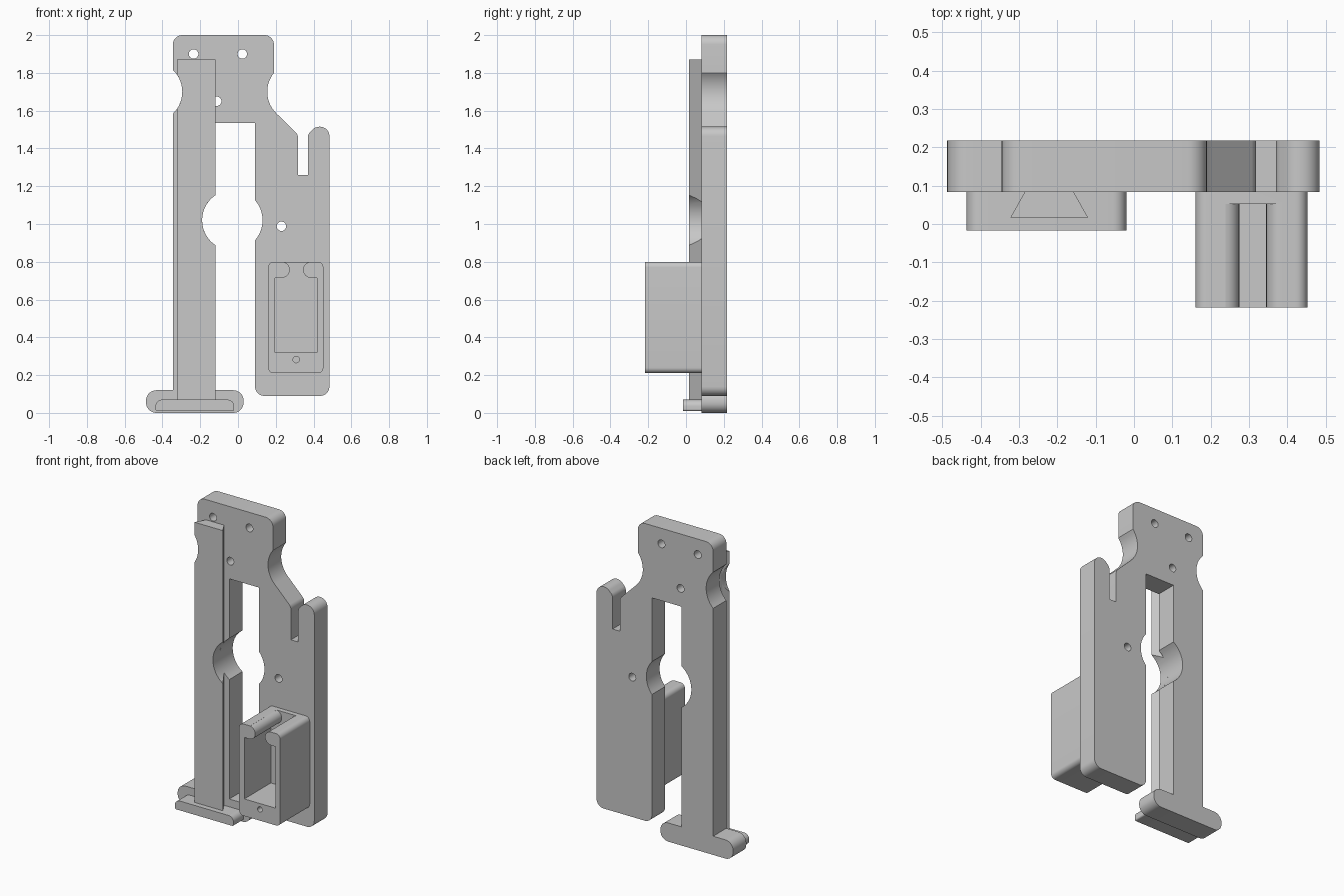
import bpy, bmesh
from math import cos, sin, acos, degrees, radians
from mathutils import Vector

if "Cube" in bpy.data.objects:
    bpy.data.objects.remove(bpy.data.objects["Cube"])

grey = bpy.data.materials.new("light_grey")
grey.use_nodes = True
GREY = (0.578, 0.578, 0.578, 1)
grey.diffuse_color = GREY
grey.node_tree.nodes["Principled BSDF"].inputs["Base Color"].default_value = GREY


def arc(cx, cz, r, a0, a1, n=14):
    """Points on a circle, angles in degrees."""
    angles = [radians(a0 + (a1 - a0) * i / n) for i in range(n + 1)]
    return [(cx + r * cos(a), cz + r * sin(a)) for a in angles]


def circle(cx, cz, r, n=32):
    return arc(cx, cz, r, 0, 360, n)[:-1]


def rounded(points, n=8):
    """Outline where a third number on a point is its fillet radius."""
    out = []
    for i, p in enumerate(points):
        c = Vector(p[:2])
        if len(p) == 2:
            out.append(c)
            continue
        r = p[2]
        a = (Vector(points[i - 1][:2]) - c).normalized()
        b = (Vector(points[(i + 1) % len(points)][:2]) - c).normalized()
        half = a.angle(b) / 2
        mid = c + (a + b).normalized() * r / sin(half)
        reach = r / sin(half) * cos(half)
        start = (c + a * reach - mid).normalized()
        end = (c + b * reach - mid).normalized()
        sweep = start.angle(end)
        for k in range(n + 1):
            t = sweep * k / n
            direction = (start * sin(sweep - t) + end * sin(t)) / sin(sweep)
            out.append(mid + direction * r)
    return out


def prism(name, outline, lo, hi, upright=False):
    """Extrude an x-z outline along y, or an x-y outline along z."""
    bm = bmesh.new()
    place = (lambda p, d: (p[0], p[1], d)) if upright else (lambda p, d: (p[0], d, p[1]))
    face = bm.faces.new([bm.verts.new(place(p, lo)) for p in outline])
    ext = bmesh.ops.extrude_face_region(bm, geom=[face])
    verts = [v for v in ext["geom"] if isinstance(v, bmesh.types.BMVert)]
    bmesh.ops.translate(bm, verts=verts, vec=place((0, 0), hi - lo))
    bmesh.ops.recalc_face_normals(bm, faces=bm.faces)
    mesh = bpy.data.meshes.new(name)
    bm.to_mesh(mesh)
    bm.free()
    mesh.materials.append(grey)
    obj = bpy.data.objects.new(name, mesh)
    bpy.context.collection.objects.link(obj)
    return obj


def activate(obj):
    bpy.ops.object.select_all(action="DESELECT")
    obj.select_set(True)
    bpy.context.view_layer.objects.active = obj


def cut(obj, outline, lo, hi):
    cutter = prism("cutter", outline, lo, hi)
    cutter.hide_render = True
    mod = obj.modifiers.new("cut", "BOOLEAN")
    mod.operation, mod.solver, mod.object = "DIFFERENCE", "EXACT", cutter
    activate(obj)
    bpy.ops.object.modifier_apply(modifier=mod.name)
    bpy.data.objects.remove(cutter)


FRONT, BACK = 0.083, 0.217
R = 0.16                                  # radius of all large round cuts
HOLE, LEFT_NOTCH, RIGHT_NOTCH = (-0.03, 1.02), (-0.455, 1.70), (0.315, 1.70)


def chord(edge, centre):
    """Angle in degrees where a vertical edge meets a large round cut."""
    return degrees(acos(abs(edge - centre[0]) / R))


# Back plate: head, two legs, hook prong and foot
a_l, a_r = chord(-0.345, LEFT_NOTCH), chord(0.19, RIGHT_NOTCH)
h_l, h_r = chord(-0.12, HOLE), chord(0.09, HOLE)
plate = prism("back_plate", rounded(
    [(-0.345, 2.0, 0.05), (0.19, 2.0, 0.05)]
    + arc(*RIGHT_NOTCH, R, 180 - a_r, 225)
    + [(0.318, 1.472, 0.04), (0.318, 1.26), (0.37, 1.26),
       (0.37, 1.475, 0.04), (0.41, 1.515, 0.05), (0.484, 1.515, 0.05),
       (0.484, 0.09, 0.05), (0.09, 0.09, 0.05)]
    + arc(*HOLE, R, -h_r, h_r)
    + [(0.09, 1.535), (-0.12, 1.535)]
    + arc(*HOLE, R, 180 - h_l, 180 + h_l)
    + [(-0.12, 0.12), (0.03, 0.12, 0.055), (0.03, 0, 0.055),
       (-0.487, 0, 0.055), (-0.487, 0.12, 0.055), (-0.345, 0.12)]
    + arc(*LEFT_NOTCH, R, -a_l, a_l)), FRONT, BACK)
for x, z in [(-0.235, 1.9), (0.023, 1.9), (-0.113, 1.65), (0.23, 0.988)]:
    cut(plate, circle(x, z, 0.025), FRONT - 0.05, BACK + 0.05)

# Dovetail rail along the left leg
rail = prism("dovetail_rail", [(-0.322, 0.017), (-0.12, 0.017),
                               (-0.157, FRONT), (-0.285, FRONT)], 0.02, 1.87, True)
for centre in (HOLE, LEFT_NOTCH):
    cut(rail, circle(*centre, R, 48), -0.1, 0.2)

# Ledge under the rail
ledge = prism("foot_ledge", rounded([(-0.437, 0.01, 0.01), (-0.02, 0.01, 0.01),
                                     (-0.02, 0.07, 0.035), (-0.437, 0.07, 0.035)]),
              -0.017, FRONT)

# Holder box with an open pocket, lipped slot and screw hole
box = prism("holder_box", rounded([(0.16, 0.21, 0.03), (0.452, 0.21, 0.03),
                                   (0.452, 0.80, 0.03), (0.16, 0.80, 0.03)]),
            -BACK, FRONT)
LIP = 0.0425
pocket = ([(0.197, 0.32), (0.419, 0.32), (0.419, 0.715)]
          + arc(0.387, 0.7575, LIP, 270, 98)
          + [(0.381, 0.82), (0.238, 0.82)]
          + arc(0.232, 0.7575, LIP, 82, -90)
          + [(0.197, 0.715)])
cut(box, pocket, -0.3, 0.052)
cut(box, circle(0.308, 0.282, 0.017, 20), -0.3, -0.1)

for part in (plate, rail, ledge, box):
    activate(part)
    bpy.ops.object.shade_smooth_by_angle(angle=radians(30))
